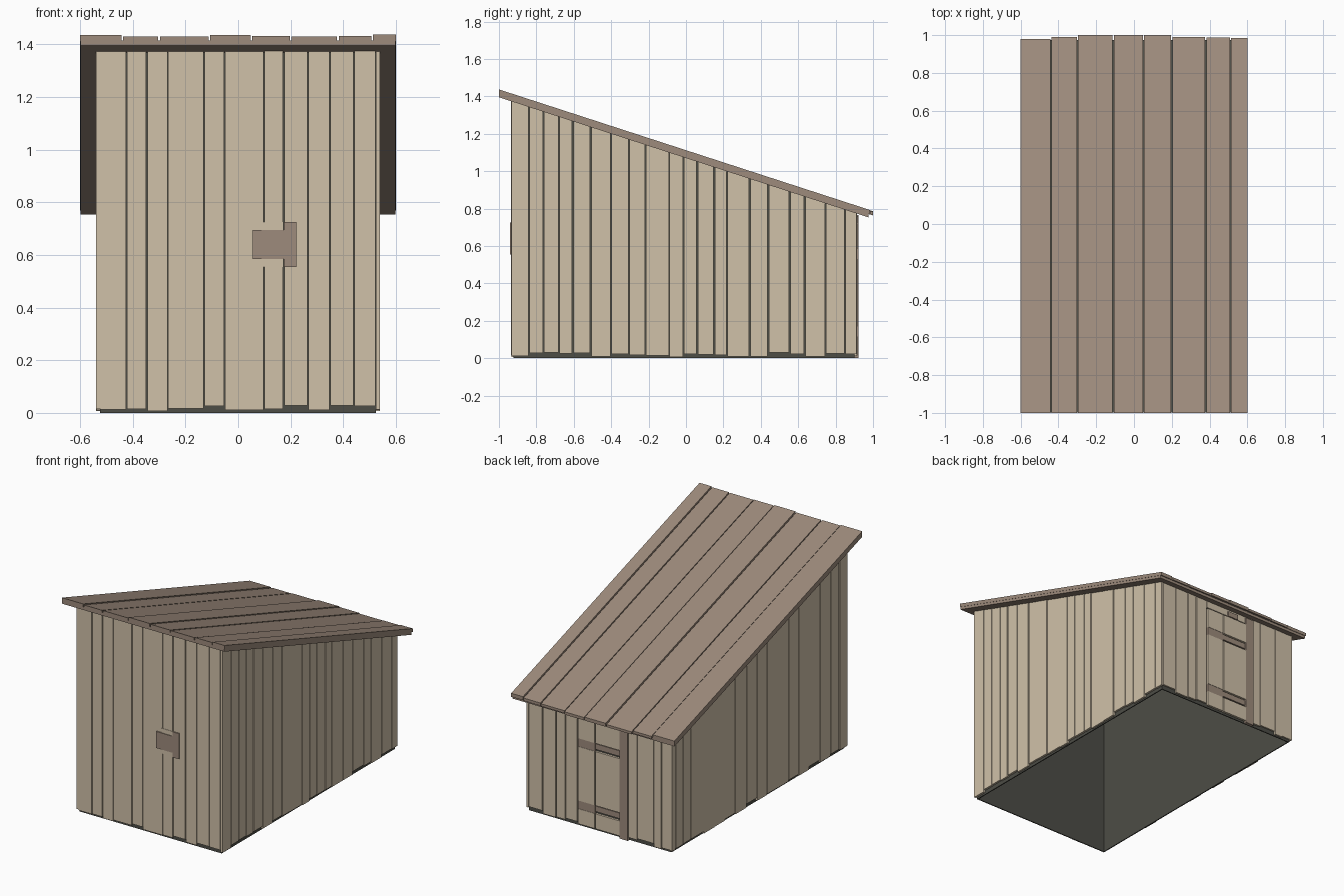
import bpy, bmesh, random

random.seed(4)
if "Cube" in bpy.data.objects:
    bpy.data.objects.remove(bpy.data.objects["Cube"], do_unlink=True)


def material(name, rgb):
    lin = [((c / 255 + 0.055) / 1.055) ** 2.4 for c in rgb] + [1]
    m = bpy.data.materials.new(name)
    m.use_nodes = True
    m.diffuse_color = lin
    m.node_tree.nodes["Principled BSDF"].inputs["Base Color"].default_value = lin
    return m


tan = material("pale wood", (208, 193, 169))
brown = material("brown wood", (157, 139, 124))
dark = material("dark interior", (77, 77, 70))


# Heights of the sloping roof
def under(y):
    return 1.395 - 0.325 * (y + 1)


def roof(offset):
    return lambda y: under(y) + offset


def height(z, y):
    return z(y) if callable(z) else z


def build(name, blocks, *mats):
    """One object from blocks (x0, x1, y0, y1, bottom, top); heights may slope."""
    bm = bmesh.new()
    for x0, x1, y0, y1, lo, hi in blocks:
        ring = [(x0, y0), (x1, y0), (x1, y1), (x0, y1)]
        b = [bm.verts.new((x, y, height(lo, y))) for x, y in ring]
        t = [bm.verts.new((x, y, height(hi, y))) for x, y in ring]
        bm.faces.new(b[::-1])
        bm.faces.new(t)
        for i in range(4):
            j = (i + 1) % 4
            bm.faces.new((b[i], b[j], t[j], t[i]))
    bm.normal_update()
    me = bpy.data.meshes.new(name)
    bm.to_mesh(me)
    bm.free()
    for m in mats:
        me.materials.append(m)
    ob = bpy.data.objects.new(name, me)
    bpy.context.collection.objects.link(ob)
    return ob


def spans(edges):
    """Plank ranges between seams, with uneven gaps and uneven lower ends."""
    out = []
    for a, b in zip(edges, edges[1:]):
        gap = random.choice((0.001, 0.003, 0.004))
        out.append((a + gap, b - gap, random.uniform(0.005, 0.032)))
    return out


SIDE, INNER, FRONT, BACK = 0.54, 0.525, -0.935, 0.915
SKIN = 0.013

# Dark inner shell, open at the bottom
shell = build("inner_shell", [(-INNER, INNER, FRONT + SKIN, BACK - SKIN, 0, under)], dark)
bm = bmesh.new()
bm.from_mesh(shell.data)
bm.faces.ensure_lookup_table()
bmesh.ops.delete(bm, geom=[f for f in bm.faces if f.normal.z < -0.9], context="FACES")
bm.to_mesh(shell.data)
bm.free()
solid = shell.modifiers.new("thickness", "SOLIDIFY")
solid.thickness = 0.01

# Front wall planks
front_seams = [-INNER, -0.425, -0.345, -0.267, -0.13, -0.05, 0.097, 0.175,
               0.265, 0.35, 0.44, INNER]
build("front_planks", [(a, b, FRONT + random.uniform(0, 0.003), FRONT + SKIN, z, under)
                       for a, b, z in spans(front_seams)], tan)

# Side wall planks
right_seams = [FRONT, -0.84, -0.76, -0.68, -0.605, -0.51, -0.40, -0.305, -0.215, -0.09,
               -0.015, 0.06, 0.15, 0.22, 0.34, 0.44, 0.555, 0.635, 0.745, 0.85, BACK]
left_seams = [FRONT, -0.85, -0.755, -0.645, -0.53, -0.42, -0.31, -0.2, -0.09, 0.02, 0.13,
              0.25, 0.36, 0.47, 0.58, 0.72, 0.80, 0.88, BACK]
for name, seams, s in (("positive_side_planks", right_seams, 1),
                       ("negative_side_planks", left_seams, -1)):
    blocks = []
    for a, b, z in spans(seams):
        xs = sorted((s * INNER, s * (SIDE - random.uniform(0, 0.003))))
        blocks.append((*xs, a, b, z, under))
    build(name, blocks, tan)

# Back wall planks on both sides of the door, and the header above it
DOOR_L, DOOR_M, DOOR_R, DOOR_TOP = 0.16, 0.03, -0.155, 0.72
back = []
for seams in ([-INNER, -0.46, -0.40, -0.28, DOOR_R], [DOOR_L, 0.25, 0.32, 0.42, INNER]):
    back += [(a, b, BACK - SKIN, BACK - random.uniform(0, 0.003), z, under)
             for a, b, z in spans(seams)]
back.append((DOOR_R, DOOR_L, BACK - SKIN, BACK - 0.004, DOOR_TOP + 0.008, under))
build("back_planks", back, tan)

# Back door boards, interrupted by two cross battens
battens = [(0.115, 0.17), (0.53, 0.585)]
levels = [0.015, *battens[0], *battens[1], DOOR_TOP]
boards, strips = [], []
for a, b in ((DOOR_R, DOOR_M - 0.003), (DOOR_M + 0.003, DOOR_L - 0.004)):
    boards += [(a, b, BACK - SKIN, BACK + 0.002, levels[i], levels[i + 1]) for i in (0, 2, 4)]
for lo, hi in battens:
    strips.append((DOOR_M, DOOR_L - 0.004, BACK - SKIN, BACK, lo, hi))
    strips.append((DOOR_R, DOOR_M, BACK - SKIN, BACK - 0.004, lo + 0.012, hi - 0.006))
build("door_boards", boards, tan)
build("door_battens", strips, brown)
build("door_post", [(-0.215, DOOR_R, BACK - SKIN, BACK + 0.006, 0.0, 0.765)], brown)
build("door_stop", [(-0.09, -0.01, BACK - SKIN, BACK + 0.004, 0.725, 0.76)], brown)

# Front latch
build("latch_backing", [(0.09, 0.172, FRONT - 0.002, FRONT + 0.004, 0.555, 0.725)], tan)
build("latch", [(0.055, 0.175, FRONT - 0.006, FRONT + 0.004, 0.585, 0.695),
                (0.175, 0.222, FRONT - 0.006, FRONT + 0.004, 0.555, 0.725)], brown)

# Roof deck, dark on top so the seams between roof planks read
deck = build("roof_deck", [(-0.598, 0.598, -0.999, 0.975, under, roof(0.02))], brown, dark)
for p in deck.data.polygons:
    p.material_index = int(p.normal.z > 0.5)

# Roof planks with uneven lower ends
roof_seams = [-0.6, -0.44, -0.3, -0.11, 0.05, 0.2, 0.38, 0.51, 0.6]
ends = [0.98, 0.99, 1.0, 1.0, 1.0, 0.99, 0.988, 0.985]
lifts = [0.04, 0.035, 0.035, 0.041, 0.037, 0.035, 0.037, 0.042]
planks = []
for a, b, end, lift in zip(roof_seams, roof_seams[1:], ends, lifts):
    planks.append((a + 0.003 * (a > -0.6), b - 0.003 * (b < 0.6), -1, end,
                   roof(0.018), roof(lift)))
build("roof_planks", planks, brown)
